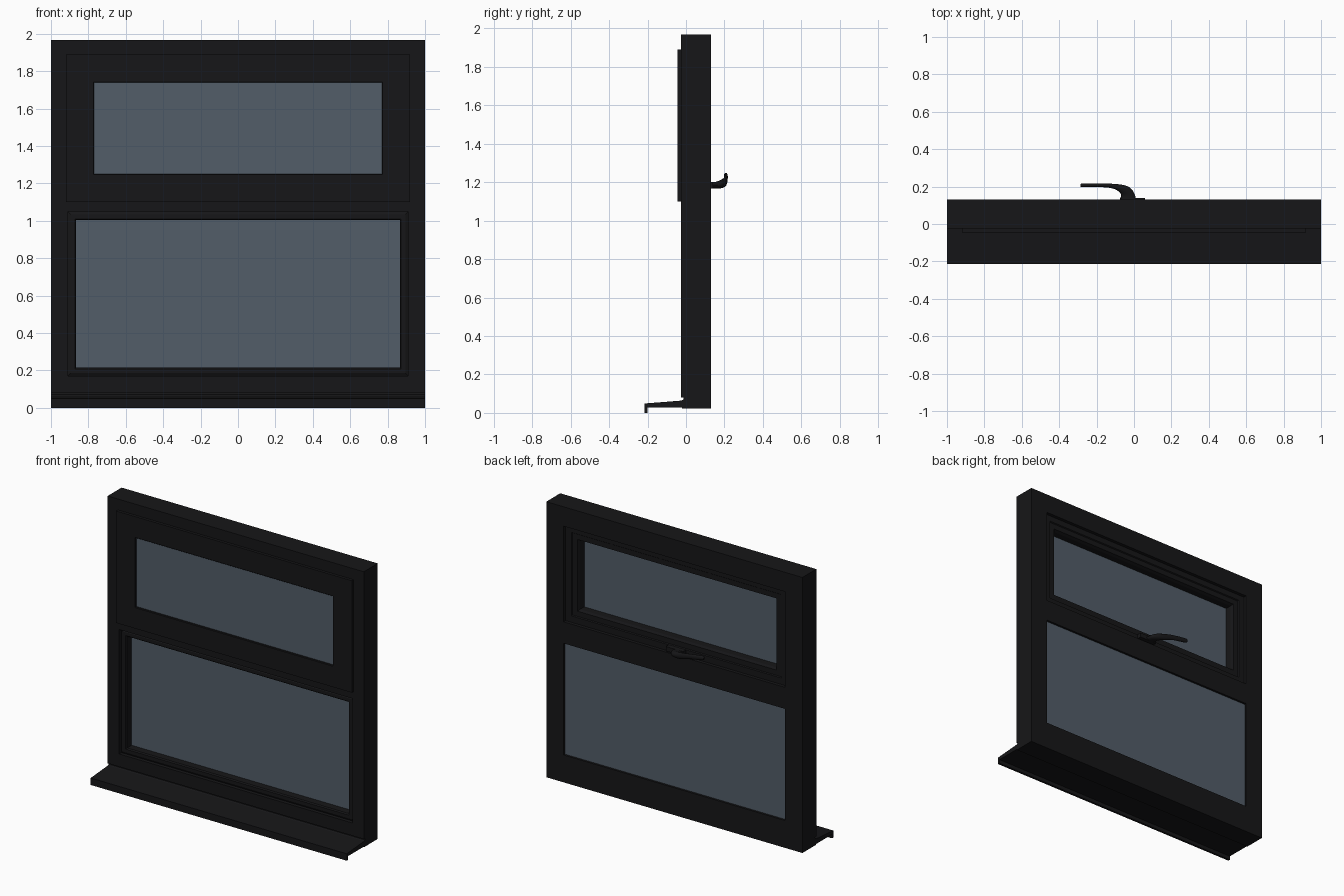
import bpy, bmesh, math
from mathutils import Vector

if "Cube" in bpy.data.objects:
    bpy.data.objects.remove(bpy.data.objects["Cube"])


def material(name, rgb):
    m = bpy.data.materials.new(name)
    m.diffuse_color = (*rgb, 1)
    m.use_nodes = True
    m.node_tree.nodes["Principled BSDF"].inputs["Base Color"].default_value = m.diffuse_color
    return m


DARK = material("dark_paint", (0.008, 0.008, 0.009))
GLASS = material("tinted_glass", (0.085, 0.11, 0.14))


def finish(name, bm, mat):
    bmesh.ops.recalc_face_normals(bm, faces=bm.faces)
    me = bpy.data.meshes.new(name)
    bm.to_mesh(me)
    bm.free()
    ob = bpy.data.objects.new(name, me)
    bpy.context.collection.objects.link(ob)
    me.materials.append(mat)
    return ob


def loft(bm, loops, closed=False):
    """Bridge consecutive vertex loops with quads, capping open ends."""
    rings = [[bm.verts.new(p) for p in loop] for loop in loops]
    n = len(rings[0])
    for i in range(len(rings) if closed else len(rings) - 1):
        a, b = rings[i], rings[(i + 1) % len(rings)]
        for j in range(n):
            k = (j + 1) % n
            bm.faces.new((a[j], a[k], b[k], b[j]))
    if not closed:
        bm.faces.new(rings[0])
        bm.faces.new(rings[-1])


def box(name, x0, x1, y0, y1, z0, z1, mat=DARK):
    bm = bmesh.new()
    loft(bm, [[(x0, y, z0), (x1, y, z0), (x1, y, z1), (x0, y, z1)] for y in (y0, y1)])
    return finish(name, bm, mat)


def mitred_ring(name, hx, z0, z1, profile):
    """Sweep a profile of (inset, y) points around a rectangle with mitred corners."""
    bm = bmesh.new()
    loft(bm, [[(-hx + d, y, z0 + d), (hx - d, y, z0 + d),
               (hx - d, y, z1 - d), (-hx + d, y, z1 - d)] for d, y in profile], closed=True)
    return finish(name, bm, DARK)


def cut(ob, *dims):
    cutter = box("cutter", *dims)
    cutter.hide_render = True
    mod = ob.modifiers.new("opening", 'BOOLEAN')
    mod.operation, mod.solver, mod.object = 'DIFFERENCE', 'EXACT', cutter
    bpy.context.view_layer.objects.active = ob
    bpy.ops.object.modifier_apply(modifier=mod.name)
    bpy.data.objects.remove(cutter)


# Outer frame: two openings and a front rebate round the fixed lower pane
frame = box("outer_frame", -1, 1, -0.025, 0.13, 0.08, 1.967)
cut(frame, -0.865, 0.865, -0.2, 0.3, 1.155, 1.83)
cut(frame, -0.865, 0.865, -0.2, 0.3, 0.215, 1.003)
cut(frame, -0.91, 0.91, -0.2, 0.02, 0.17, 1.048)

# Fixed lower pane with its chamfered bead
mitred_ring("lower_glazing_bead", 0.91, 0.17, 1.048,
            [(0, 0.0), (0.015, -0.008), (0.038, -0.008), (0.045, 0.0), (0.045, 0.02), (0, 0.02)])
box("lower_glass", -0.865, 0.865, 0.05, 0.115, 0.215, 1.003, GLASS)

# Opening upper sash: front flange overlapping the frame, body inside it
mitred_ring("upper_sash", 0.92, 1.10, 1.89,
            [(0, -0.045), (0.147, -0.045), (0.15, -0.042), (0.15, 0.08), (0.142, 0.1),
             (0.105, 0.1), (0.1, 0.107), (0.055, 0.107), (0.055, -0.025), (0, -0.025)])
box("upper_glass", -0.77, 0.77, -0.03, 0.035, 1.25, 1.74, GLASS)

# Sloping sill with drip nose
sill_profile = [(-0.215, 0), (-0.2, 0), (-0.2, 0.027), (-0.02, 0.027), (-0.02, 0.022), (0.13, 0.022),
                (0.13, 0.08), (-0.012, 0.08), (-0.014, 0.07), (-0.022, 0.064), (-0.215, 0.049)]
bm = bmesh.new()
loft(bm, [[(x, y, z) for y, z in sill_profile] for x in (-1, 1)])
finish("sill", bm, DARK)

# Handle: back plate and a curved tapering lever
box("handle_plate", -0.075, 0.06, 0.1, 0.14, 1.168, 1.2)

# Lever sections: x, y, z, heading angle, half width, half height
sections = [Vector(s) for s in (
    (-0.032, 0.13, 1.184, 0, 0.042, 0.016),
    (-0.034, 0.155, 1.185, 10, 0.037, 0.017),
    (-0.05, 0.18, 1.189, 45, 0.028, 0.021),
    (-0.10, 0.2, 1.2, 80, 0.014, 0.022),
    (-0.17, 0.207, 1.217, 90, 0.010, 0.018),
    (-0.27, 0.207, 1.233, 90, 0.010, 0.016),
    (-0.287, 0.207, 1.234, 90, 0.006, 0.009))]
path = []
for i in range(len(sections) - 1):
    p0, p1 = sections[max(i - 1, 0)], sections[i]
    p2, p3 = sections[i + 1], sections[min(i + 2, len(sections) - 1)]
    for t in (0, 0.25, 0.5, 0.75):
        path.append(0.5 * (2 * p1 + (p2 - p0) * t + (2 * p0 - 5 * p1 + 4 * p2 - p3) * t**2
                           + (3 * p1 - p0 - 3 * p2 + p3) * t**3))
path.append(sections[-1])
loops = []
for x, y, z, heading, w, h in path:
    c, s = math.cos(math.radians(heading)), math.sin(math.radians(heading))
    ring = [2 * math.pi * k / 16 for k in range(16)]
    loops.append([(x + c * w * math.cos(a), y + s * w * math.cos(a), z + h * math.sin(a)) for a in ring])
bm = bmesh.new()
loft(bm, loops)
lever = finish("handle_lever", bm, DARK)
bpy.ops.object.select_all(action='DESELECT')
lever.select_set(True)
bpy.context.view_layer.objects.active = lever
bpy.ops.object.shade_smooth_by_angle(angle=math.radians(40))
